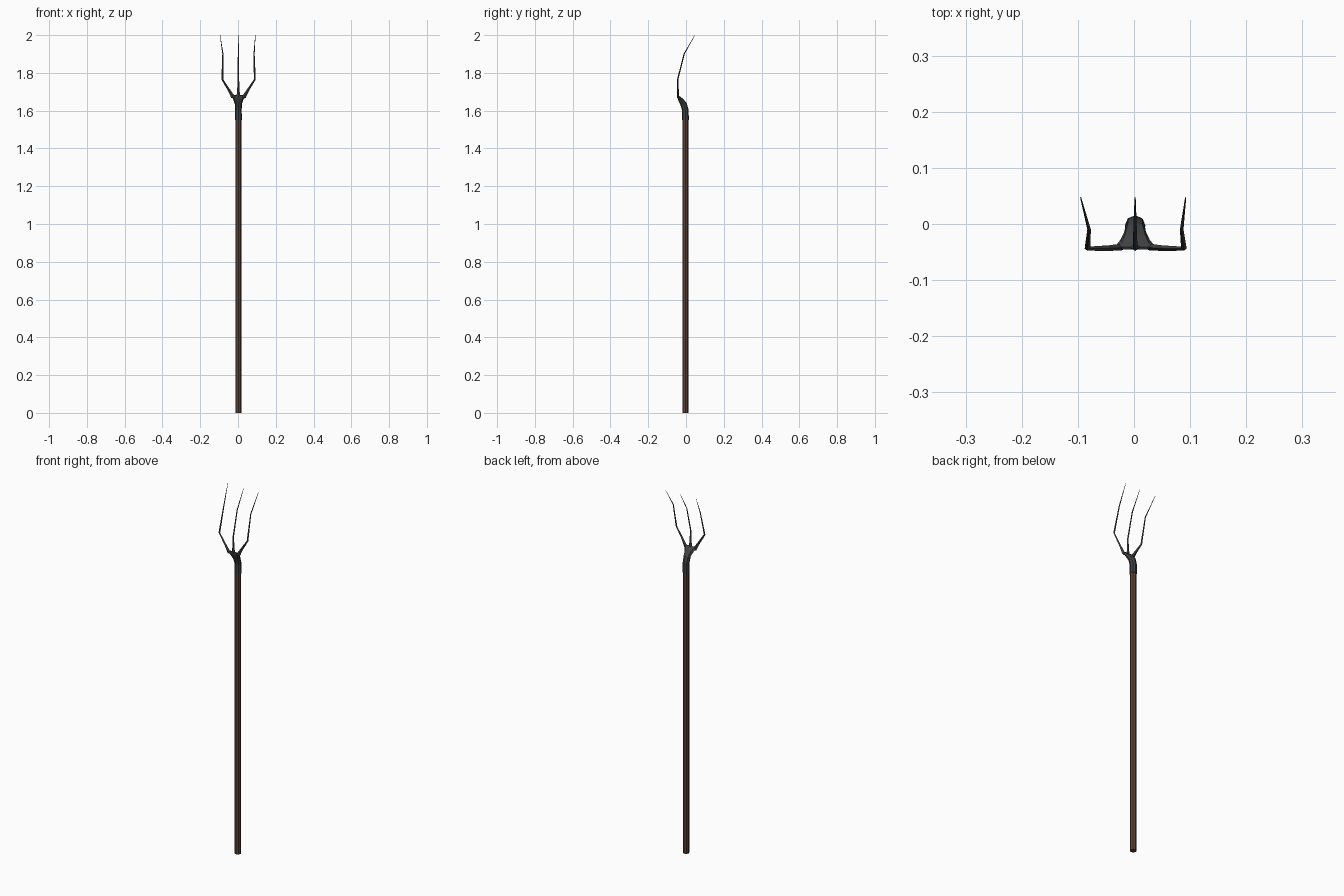
import bpy, math
from mathutils import Vector, Matrix

if "Cube" in bpy.data.objects:
    bpy.data.objects.remove(bpy.data.objects["Cube"])

CX, CY = 0.002, -0.003  # axis of the pole


def material(name, rgb):
    m = bpy.data.materials.new(name)
    m.diffuse_color = (*rgb, 1)
    m.use_nodes = True
    m.node_tree.nodes["Principled BSDF"].inputs["Base Color"].default_value = m.diffuse_color
    return m


wood = material("brown wood", (0.115, 0.053, 0.033))
iron = material("dark iron", (0.052, 0.054, 0.057))


def ring(center, rx, ry, sides, tilt=0.0, phase=0.0):
    """Elliptical ring, tilted about x so its normal leans to -y."""
    rot = Matrix.Rotation(tilt, 3, 'X')
    pts = []
    for i in range(sides):
        a = 2 * math.pi * i / sides + phase
        pts.append(Vector(center) + rot @ Vector((rx * math.cos(a), ry * math.sin(a), 0)))
    return pts


def loft(name, rings, mat):
    n = len(rings[0])
    verts = [p for r in rings for p in r]
    faces = [(k * n + i, k * n + (i + 1) % n, (k + 1) * n + (i + 1) % n, (k + 1) * n + i)
             for k in range(len(rings) - 1) for i in range(n)]
    faces.append(tuple(reversed(range(n))))
    faces.append(tuple(range(len(verts) - n, len(verts))))
    me = bpy.data.meshes.new(name)
    me.from_pydata(verts, [], faces)
    me.materials.append(mat)
    ob = bpy.data.objects.new(name, me)
    bpy.context.collection.objects.link(ob)
    return ob


# wooden pole
loft("pole", [ring((CX, CY, z), 0.0165, 0.0165, 8) for z in (0.0, 1.57)], wood)

# iron socket, bending forward and flattening into the fork
socket = [(1.55, CY, 0.0185, 0.0185, 0), (1.605, CY - 0.001, 0.0175, 0.0175, 8),
          (1.635, -0.013, 0.019, 0.017, 22), (1.657, -0.028, 0.026, 0.013, 35),
          (1.67, -0.038, 0.034, 0.008, 40), (1.681, -0.043, 0.037, 0.003, 30)]
loft("socket", [ring((CX, y, z), rx, ry, 8, math.radians(t)) for z, y, rx, ry, t in socket], iron)


# tines: four-sided tapered rods
def tine(name, path):
    loft(name, [ring((x, y, z), rx, ry, 4) for x, y, z, rx, ry in path], iron)


tine("left_tine", [(-0.022, -0.041, 1.666, 0.013, 0.006), (-0.045, -0.043, 1.705, 0.008, 0.005),
                   (-0.083, -0.044, 1.765, 0.005, 0.0035), (-0.080, -0.010, 1.90, 0.0032, 0.0032),
                   (-0.095, 0.047, 2.0, 0.001, 0.001)])
tine("middle_tine", [(CX, -0.041, 1.67, 0.011, 0.006), (CX, -0.043, 1.70, 0.007, 0.005),
                     (CX, -0.044, 1.765, 0.0042, 0.0035), (CX, -0.010, 1.90, 0.0032, 0.0032),
                     (CX, 0.047, 2.0, 0.001, 0.001)])
tine("right_tine", [(0.027, -0.041, 1.666, 0.013, 0.006), (0.050, -0.043, 1.705, 0.008, 0.005),
                    (0.089, -0.044, 1.765, 0.005, 0.0035), (0.085, -0.010, 1.90, 0.0032, 0.0032),
                    (0.092, 0.047, 2.0, 0.001, 0.001)])
